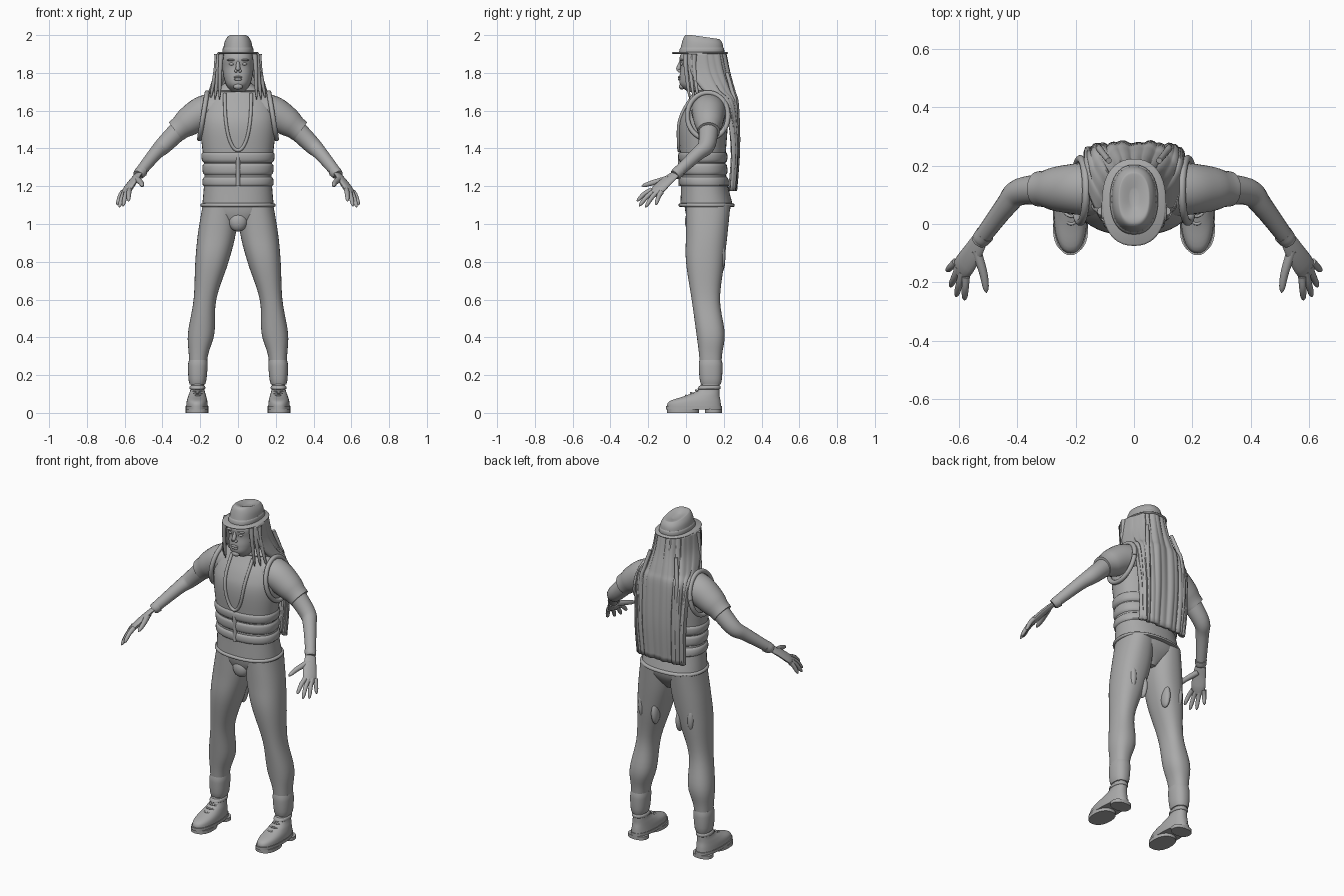
import bpy, bmesh
from math import sin, cos, pi, radians
from mathutils import Vector

cube = bpy.data.objects.get("Cube")
if cube:
    bpy.data.objects.remove(cube, do_unlink=True)

grey = bpy.data.materials.new("plain grey")
grey.use_nodes = True
grey.diffuse_color = (.4, .4, .4, 1)
grey.node_tree.nodes["Principled BSDF"].inputs["Base Color"].default_value = grey.diffuse_color
parts = []
boxiness = 2.3


def finish(name, bm, mirror=False):
    bmesh.ops.recalc_face_normals(bm, faces=bm.faces)
    mesh = bpy.data.meshes.new(name)
    bm.to_mesh(mesh)
    bm.free()
    obj = bpy.data.objects.new(name, mesh)
    bpy.context.collection.objects.link(obj)
    mesh.materials.append(grey)
    if mirror:
        obj.modifiers.new("Mirror", 'MIRROR')
    parts.append(obj)
    return obj


def smooth(keys, steps):
    """Catmull-Rom through tuples of any length."""
    out = []
    last = len(keys) - 1
    for i in range(last):
        before, start, end, after = keys[max(i - 1, 0)], keys[i], keys[i + 1], keys[min(i + 2, last)]
        for step in range(steps):
            t = step / steps
            out.append(tuple(
                q + t / 2 * (r - p + t * (2 * p - 5 * q + 4 * r - s + t * (3 * q - p - 3 * r + s)))
                for p, q, r, s in zip(before, start, end, after)))
    return out + [tuple(keys[-1])]


def skin(name, rows, mirror, closed=True):
    bm = bmesh.new()
    rows = [[bm.verts.new(point) for point in row] for row in rows]
    count = len(rows[0])
    for low, high in zip(rows, rows[1:]):
        for i in range(count if closed else count - 1):
            j = (i + 1) % count
            bm.faces.new((low[i], low[j], high[j], high[i]))
    if closed:
        bm.faces.new(rows[0])
        bm.faces.new(rows[-1])
    return finish(name, bm, mirror)


def ring(height, width, front, back, x=0):
    return height, width, front, back, x


def power(value):
    return abs(value) ** (2 / boxiness) * (1 if value >= 0 else -1)


def stack(name, rings, mirror=False, steps=5, sides=40):
    rows = []
    for z, width, front, back, x in smooth(rings, steps):
        turns = [2 * pi * i / sides for i in range(sides)]
        rows.append([(x + width * power(cos(a)),
                      (front + back) / 2 + (back - front) / 2 * power(sin(a)), z) for a in turns])
    return skin(name, rows, mirror)


def section(rings, z):
    return min(smooth(rings, 40), key=lambda key: abs(key[0] - z))


def shell(name, rings, low, high, swell, mirror=False):
    """Padded strip that follows a body between two heights."""
    rows = []
    for i in range(9):
        z = low + (high - low) * i / 8
        _, width, front, back, x = section(rings, z)
        pad = swell * max(0, sin(pi * i / 8)) ** .4
        rows.append(ring(z, width + pad, front - pad, back + pad, x))
    stack(name, rows, mirror, steps=1)


def tube(name, points, start, end, mirror=False, flat=1, side=(.5, .8, -.1), tip=.2, sides=16):
    """Sweep along points, radius going from start to end."""
    path = [Vector(p) for p in smooth(points, 5)]
    last = len(path) - 1
    rows = []
    for i, centre in enumerate(path):
        f = i / last
        radius = (start + (end - start) * f) * max(tip, 1 - f ** 12)
        along = (path[min(i + 1, last)] - path[max(i - 1, 0)]).normalized()
        across = Vector(side)
        across = (across - along * across.dot(along)).normalized()
        up = along.cross(across) * flat
        turns = [2 * pi * j / sides for j in range(sides)]
        rows.append([centre + (across * cos(a) + up * sin(a)) * radius for a in turns])
    skin(name, rows, mirror)


def ball(name, x, y, z, wide, deep, tall):
    bm = bmesh.new()
    bmesh.ops.create_uvsphere(bm, u_segments=20, v_segments=12, radius=1)
    for v in bm.verts:
        v.co = (x + wide * v.co.x, y + deep * v.co.y, z + tall * v.co.z)
    finish(name, bm, mirror=x > 0)


# Vest with padded bands
torso = [ring(height=1.09, width=.19, front=-.03, back=.25),
         ring(height=1.28, width=.178, front=-.026, back=.21),
         ring(height=1.5, width=.2, front=-.04, back=.22),
         ring(height=1.6, width=.195, front=-.015, back=.23),
         ring(height=1.69, width=.15, front=.04, back=.21),
         ring(height=1.73, width=.08, front=.055, back=.19),
         ring(height=1.76, width=.068, front=.05, back=.175)]
stack("vest", torso)
for name, low, high in (("upper_band", 1.325, 1.38), ("middle_band", 1.26, 1.32),
                        ("belt", 1.2, 1.25), ("hem_band", 1.09, 1.11)):
    shell(name, torso, low, high, swell=.01)
shell("collar", torso, low=1.7, high=1.745, swell=.012)


# Neckline cord and front seam
def on_chest(x, z):
    _, width, front, back, _ = section(torso, z)
    bulge = max(0, 1 - abs(x / width) ** boxiness) ** (1 / boxiness)
    return x, (front + back) / 2 - (back - front) / 2 * bulge - .003, z


edge = [on_chest(.07 * cos(i * pi / 16), 1.69 - .3 * sin(i * pi / 16) ** .8) for i in range(17)]
tube("neckline_cord", edge, start=.009, end=.009, side=(0, 1, .1), tip=1)
seam = [on_chest(0, 1.2 + i * .03) for i in range(7)]
tube("front_seam", seam, start=.012, end=.012, side=(1, 0, 0), flat=.9)

# Armhole trims, sleeves and arms
rim = []
for i in range(17):
    a = i * pi / 8
    rim.append((.184 - .02 * sin(a), .115 + .108 * cos(a), 1.573 + .122 * sin(a)))
tube("armhole_trims", rim, start=.013, end=.013, mirror=True, side=(1, 0, 0), tip=1)
tube("sleeves", [(.1, .12, 1.6), (.18, .12, 1.59), (.25, .12, 1.55), (.33, .12, 1.49)],
     start=.1, end=.07, mirror=True, tip=.85, sides=28)
wrist = (.53, -.06, 1.26)
tube("arms", [(.28, .12, 1.53), (.39, .11, 1.42), (.44, .06, 1.37), wrist],
     start=.056, end=.027, mirror=True, tip=1, sides=20)
tube("wrist_cuffs", [(.51, -.035, 1.28), wrist], start=.033, end=.03, mirror=True, tip=.8)

# Hands
tube("palms", [wrist, (.56, -.11, 1.22), (.6, -.17, 1.16)],
     start=.03, end=.046, mirror=True, flat=.42, tip=.6)
first_knuckle, last_knuckle = Vector((.575, -.18, 1.18)), Vector((.61, -.13, 1.17))
first_tip, last_tip = Vector((.58, -.26, 1.12)), Vector((.64, -.16, 1.1))
for i, name in enumerate(("index", "middle", "ring", "little")):
    knuckle = first_knuckle.lerp(last_knuckle, i / 3)
    tip = first_tip.lerp(last_tip, i / 3) + Vector((.01, -.025, -.022)) * sin(pi * i / 3)
    bend = knuckle.lerp(tip, .5) + Vector((0, 0, .01))
    tube(name + "_fingers", [knuckle, bend, tip], start=.014, end=.01, mirror=True)
tube("thumbs", [(.54, -.09, 1.24), (.515, -.17, 1.22), (.505, -.235, 1.2)],
     start=.018, end=.01, mirror=True)

# Trousers
leg = [ring(height=1.1, width=.092, front=0, back=.235, x=.095),
       ring(height=.95, width=.1, front=0, back=.22, x=.112),
       ring(height=.8, width=.088, front=0, back=.203, x=.138),
       ring(height=.6, width=.06, front=.03, back=.18, x=.175),
       ring(height=.42, width=.07, front=.055, back=.205, x=.195),
       ring(height=.3, width=.05, front=.07, back=.19, x=.21),
       ring(height=.15, width=.04, front=.08, back=.183, x=.215)]
stack("trouser_legs", leg, mirror=True)
shell("trouser_cuffs", leg, low=.15, high=.28, swell=.007, mirror=True)
stack("trouser_seat", [ring(height=1.12, width=.18, front=-.01, back=.24),
                       ring(height=1.05, width=.16, front=0, back=.225),
                       ring(height=.97, width=.03, front=.03, back=.17)])
ball("crotch", x=0, y=.03, z=1.015, wide=.05, deep=.036, tall=.055)
ball("outer_thigh_patches", x=.165, y=.187, z=.83, wide=.02, deep=.022, tall=.07)
ball("inner_thigh_patches", x=.082, y=.172, z=.8, wide=.02, deep=.035, tall=.07)

# Shoes with soles, heels and laces
shoe = [ring(height=.02, width=.058, front=-.1, back=.187, x=.217),
        ring(height=.06, width=.055, front=-.09, back=.183, x=.217),
        ring(height=.09, width=.047, front=-.005, back=.178, x=.216),
        ring(height=.12, width=.038, front=.06, back=.178, x=.215),
        ring(height=.17, width=.033, front=.085, back=.178, x=.215)]
stack("shoes", shoe, mirror=True)
shell("shoe_openings", shoe, low=.125, high=.145, swell=.006, mirror=True)
for name, low, high, front, back in (("welts", .018, .036, -.107, .19),
                                     ("fore_soles", 0, .02, -.1, .07), ("heels", 0, .02, .1, .19)):
    stack(name, [ring(z, .06, front, back, x=.217) for z in (low, high)], mirror=True, steps=1)
for i in range(3):
    y, z = .026 * i, .092 + .014 * i
    ends = [(.215 + s * .025, y + .014 * s * s, z - .006 * s * s) for s in (-1, 0, 1)]
    tube("lace_%d" % (i + 1), ends, start=.005, end=.005, mirror=True, side=(0, 0, 1))

# Head and face
stack("head", [ring(height=1.7, width=.035, front=.01, back=.12),
               ring(height=1.735, width=.062, front=-.03, back=.15),
               ring(height=1.78, width=.076, front=-.034, back=.17),
               ring(height=1.83, width=.083, front=-.029, back=.19),
               ring(height=1.88, width=.084, front=-.034, back=.195),
               ring(height=1.93, width=.07, front=-.01, back=.18)])
tube("nose", [(0, -.026, 1.865), (0, -.034, 1.84), (0, -.043, 1.812)],
     start=.006, end=.015, side=(1, 0, 0), tip=.5)
ball("nostrils", x=.011, y=-.035, z=1.81, wide=.008, deep=.01, tall=.008)
ball("eyes", x=.033, y=-.021, z=1.847, wide=.014, deep=.01, tall=.008)
ball("brows", x=.034, y=-.024, z=1.868, wide=.024, deep=.012, tall=.006)
ball("upper_lip", x=0, y=-.034, z=1.777, wide=.025, deep=.009, tall=.006)
ball("lower_lip", x=0, y=-.034, z=1.766, wide=.022, deep=.009, tall=.007)
ball("chin", x=0, y=-.022, z=1.728, wide=.025, deep=.016, tall=.016)

# Hat with a creased crown
stack("hat_brim", [ring(height=1.9 + .005 * i, width=.105 + inset, front=-.07 - inset, back=.218 + inset)
                   for i, inset in enumerate((0, .005, 0))])
hat = [ring(height=1.9, width=.08, front=-.035, back=.2),
       ring(height=1.965, width=.072, front=-.02, back=.194),
       ring(height=1.997, width=.056, front=-.005, back=.18),
       ring(height=2, width=.044, front=.02, back=.165),
       ring(height=1.985, width=.014, front=.06, back=.12)]
crown = stack("hat_crown", hat)
for v in crown.data.vertices:
    v.co.z -= max(0, v.co.z - 1.93) * max(0, v.co.y - .02) * 2
shell("hat_ribbon", hat, low=1.905, high=1.935, swell=.004)

# Long hair falling down the back
fall = [ring(height=1.905, width=.1, front=.015, back=.2),
        ring(height=1.8, width=.115, front=.03, back=.222),
        ring(height=1.7, width=.145, front=.1, back=.25),
        ring(height=1.63, width=.162, front=.2, back=.265),
        ring(height=1.4, width=.16, front=.24, back=.27),
        ring(height=1.175, width=.15, front=.23, back=.253)]
rows = []
for z, width, front, back, _ in smooth(fall, 5):
    row = []
    for i in range(73):
        a = (i / 36 - 1) * pi / 2
        wave = .004 * sin(11 * a + 3 * z) + .003 * sin(26 * a)
        row.append((width * power(sin(a)) * (1 + wave),
                    front + (back - front) * max(cos(a), 0) ** .7 + wave, z))
    rows.append(row)
hair = skin("long_hair", rows, mirror=False, closed=False)
solid = hair.modifiers.new("Thickness", 'SOLIDIFY')
solid.thickness = .022
solid.offset = 0
for i in range(3):
    x, y = .088 + .012 * i, .022 * i
    lock = [(x, y, 1.9), (x + .006, y, 1.82), (x + .01 + .012 * i, y + .02, 1.66)]
    tube("side_lock_%d" % (i + 1), lock, start=.014, end=.008, mirror=True)
for i in range(5):
    lock = [(.06 * (i - 2) * min(1, key[1] / .16), key[3] - .005, key[0]) for key in fall[1:]]
    tube("back_lock_%d" % (i + 1), lock, start=.01, end=.013, side=(1, 0, 0))

# Smooth shading with sharp creases
bpy.ops.object.select_all(action='DESELECT')
for obj in parts:
    obj.select_set(True)
bpy.context.view_layer.objects.active = parts[0]
bpy.ops.object.shade_smooth_by_angle(angle=radians(40))
